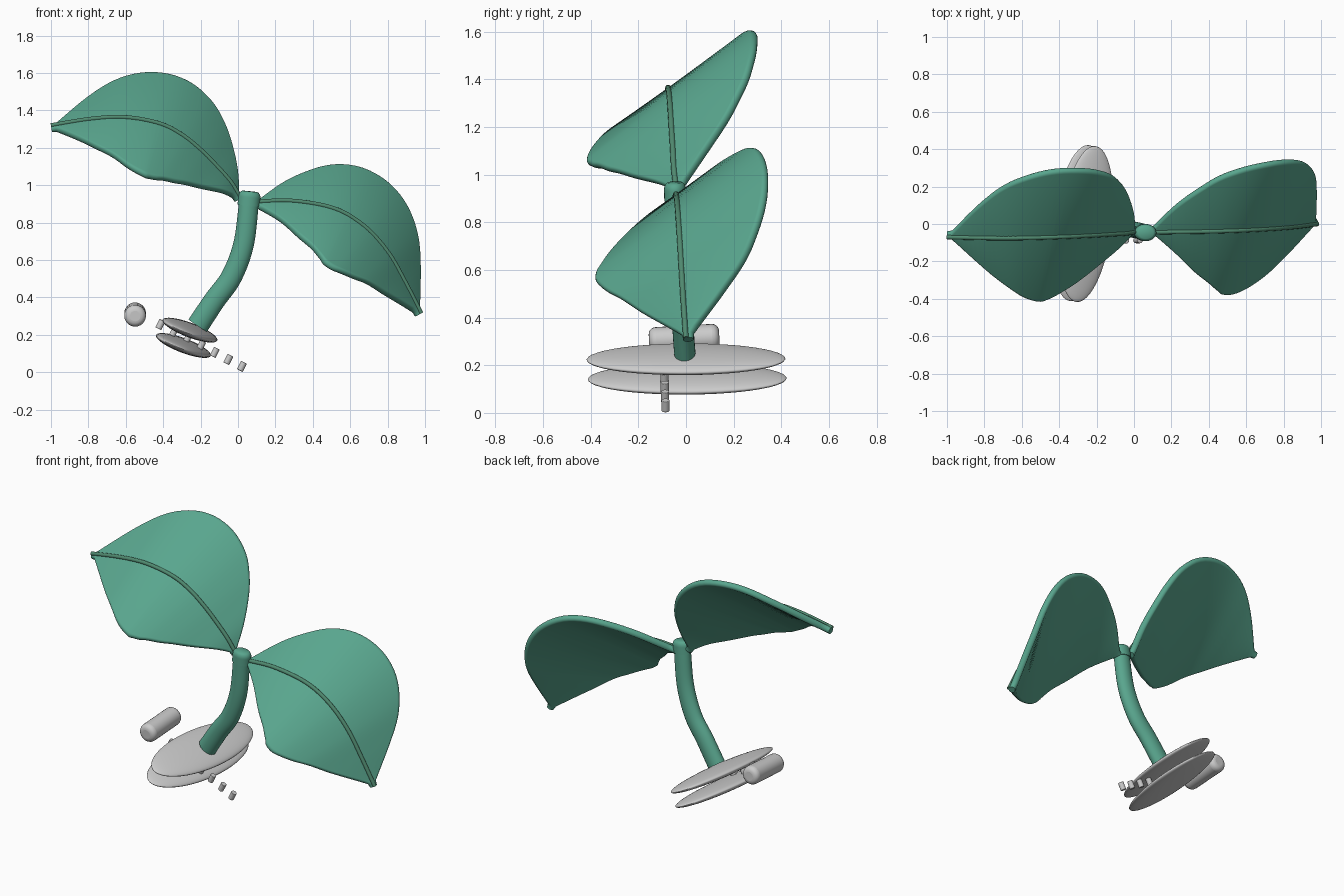
import bpy, math
from mathutils import Vector, Matrix

if "Cube" in bpy.data.objects:
    bpy.data.objects.remove(bpy.data.objects["Cube"])

W = Vector((0.25, 0.785, 0.565)).normalized()   # width direction shared by both leaves


def material(name, rgb):
    m = bpy.data.materials.new(name)
    m.diffuse_color = (*rgb, 1)
    m.use_nodes = True
    m.node_tree.nodes["Principled BSDF"].inputs["Base Color"].default_value = m.diffuse_color
    return m


GREEN = material("leaf_green", (0.10, 0.38, 0.27))
RIB = material("rib_green", (0.08, 0.25, 0.16))


def make_object(name, verts, faces, mat=None, sharp=40):
    me = bpy.data.meshes.new(name)
    me.from_pydata(verts, [], faces)
    me.shade_smooth()
    me.set_sharp_from_angle(angle=math.radians(sharp))
    ob = bpy.data.objects.new(name, me)
    bpy.context.collection.objects.link(ob)
    if mat:
        me.materials.append(mat)
    return ob


def resample(points, n):
    """Smooth path through the points, n + 1 samples evenly spaced by length."""
    p = [Vector(q) for q in points]
    p = [2 * p[0] - p[1]] + p + [2 * p[-1] - p[-2]]
    fine = []
    for i in range(1, len(p) - 2):
        a, b, c, d = p[i - 1:i + 3]
        for k in range(24):
            t = k / 24
            fine.append(0.5 * (2 * b + (c - a) * t + (2 * a - 5 * b + 4 * c - d) * t * t
                               + (3 * b - a - 3 * c + d) * t ** 3))
    fine.append(p[-2])
    dist = [0]
    for a, b in zip(fine, fine[1:]):
        dist.append(dist[-1] + (b - a).length)
    out, j = [], 0
    for i in range(n + 1):
        s = dist[-1] * i / n
        while j < len(fine) - 2 and dist[j + 1] < s:
            j += 1
        out.append(fine[j].lerp(fine[j + 1], (s - dist[j]) / (dist[j + 1] - dist[j])))
    return out


def loft(name, points, side, section, n, mat):
    """Sweep section(t) -> list of (across, up) along the path."""
    path = resample(points, n)
    verts, faces = [], []
    for i, c in enumerate(path):
        tan = (path[min(i + 1, n)] - path[max(i - 1, 0)]).normalized()
        across = (side - tan * side.dot(tan)).normalized()
        up = tan.cross(across)
        if up.z < 0:
            up = -up
            across = -across
        ring = section(i / n)
        verts += [c + across * u + up * v for u, v in ring]
    m = len(ring)
    for i in range(n):
        for k in range(m):
            l = (k + 1) % m
            faces.append((i * m + k, i * m + l, (i + 1) * m + l, (i + 1) * m + k))
    faces += [tuple(reversed(range(m))), tuple(range(n * m, n * m + m))]
    ob = make_object(name, verts, faces, mat)
    import bmesh
    bm = bmesh.new()
    bm.from_mesh(ob.data)
    bmesh.ops.recalc_face_normals(bm, faces=bm.faces)
    bm.to_mesh(ob.data)
    bm.free()
    return ob


def ellipse(a, b, m=16):
    return [(a * math.cos(2 * math.pi * k / m), b * math.sin(2 * math.pi * k / m)) for k in range(m)]


def leaf_section(t, r=0.02):
    """Flat blade with round rims, hanging just below the rib."""
    h = 0.45 * math.sin(math.pi * t) ** 1.05 if 0 < t < 1 else 0
    flat = max(h - r, 0.002)
    right = [(flat + r * math.cos(a), r * math.sin(a) - r)
             for a in [math.pi * (k / 8 - 0.5) for k in range(9)]]
    left = [(-u, v) for u, v in reversed(right)]
    return right + left


# Leaves with their ribs
leaves = {
    "left": [(0.015, -0.04, 0.93), (-0.04, -0.05, 1.02), (-0.12, -0.055, 1.11),
             (-0.2, -0.06, 1.19), (-0.3, -0.065, 1.27), (-0.42, -0.07, 1.33),
             (-0.6, -0.075, 1.363), (-0.78, -0.075, 1.355), (-1.0, -0.07, 1.32)],
    "right": [(0.08, -0.045, 0.91), (0.25, -0.042, 0.918), (0.385, -0.04, 0.905),
              (0.5, -0.037, 0.88), (0.6, -0.033, 0.835), (0.71, -0.027, 0.75),
              (0.81, -0.02, 0.63), (0.89, -0.012, 0.49), (0.98, 0.0, 0.315)],
}
for side, pts in leaves.items():
    loft(side + "_leaf", pts, W, leaf_section, 48, GREEN)
    loft(side + "_leaf_rib", pts, W, lambda t: ellipse(0.012, 0.012, 10), 48, RIB)

# Stem, slightly oval, with a domed cap at the top
Y = Vector((0, 1, 0))
loft("stem", [(-0.215, -0.005, 0.25), (-0.125, -0.015, 0.385), (-0.035, -0.025, 0.51),
              (0.03, -0.037, 0.685), (0.06, -0.047, 0.92)], Y,
     lambda t: ellipse(0.045 - 0.003 * t, 0.059 - 0.006 * t, 24), 32, GREEN)


def cap_section(t):
    s = 1 if t < 0.6 else math.sqrt(max(1 - ((t - 0.6) / 0.42) ** 2, 0))
    return ellipse(0.046 * (0.55 + 0.45 * s), 0.059 * (0.55 + 0.45 * s), 24)


loft("stem_cap", [(0.056, -0.045, 0.89), (0.064, -0.047, 0.967)], Y, cap_section, 16, GREEN)

# Two lens-shaped base discs
for name, loc in (("upper_disc", (-0.257, 0, 0.225)), ("lower_disc", (-0.292, 0.005, 0.143))):
    bpy.ops.mesh.primitive_uv_sphere_add(segments=48, ring_count=24, radius=1)
    ob = bpy.context.object
    ob.name = name
    ob.data.shade_smooth()
    ob.matrix_world = (Matrix.Translation(loc) @ Matrix.Rotation(math.radians(-7), 4, 'Z')
                       @ Matrix.Rotation(math.radians(23), 4, 'Y')
                       @ Matrix.Diagonal((0.15, 0.42, 0.034, 1)))


def rod(name, a, b, r, bevel):
    a, b = Vector(a), Vector(b)
    bpy.ops.mesh.primitive_cylinder_add(vertices=24, radius=r, depth=(b - a).length, location=(a + b) / 2)
    ob = bpy.context.object
    ob.name = name
    ob.rotation_euler = (b - a).to_track_quat('Z', 'Y').to_euler()
    mod = ob.modifiers.new("round", 'BEVEL')
    mod.width, mod.segments = bevel, 5
    ob.data.shade_smooth()
    ob.data.set_sharp_from_angle(angle=math.radians(40))
    return ob


# Loose capsule beside the discs
rod("side_capsule", (-0.55, -0.155, 0.30), (-0.55, 0.14, 0.317), 0.058, 0.03)

# Row of small pegs
axis = Vector((0.45, 0, 0.9)).normalized() * 0.025
for i in range(7):
    c = Vector((-0.415 + 0.0727 * i, -0.095 + 0.0015 * i, 0.255 - 0.0373 * i))
    rod(f"peg_{i + 1}", c - axis, c + axis, 0.017, 0.003)
